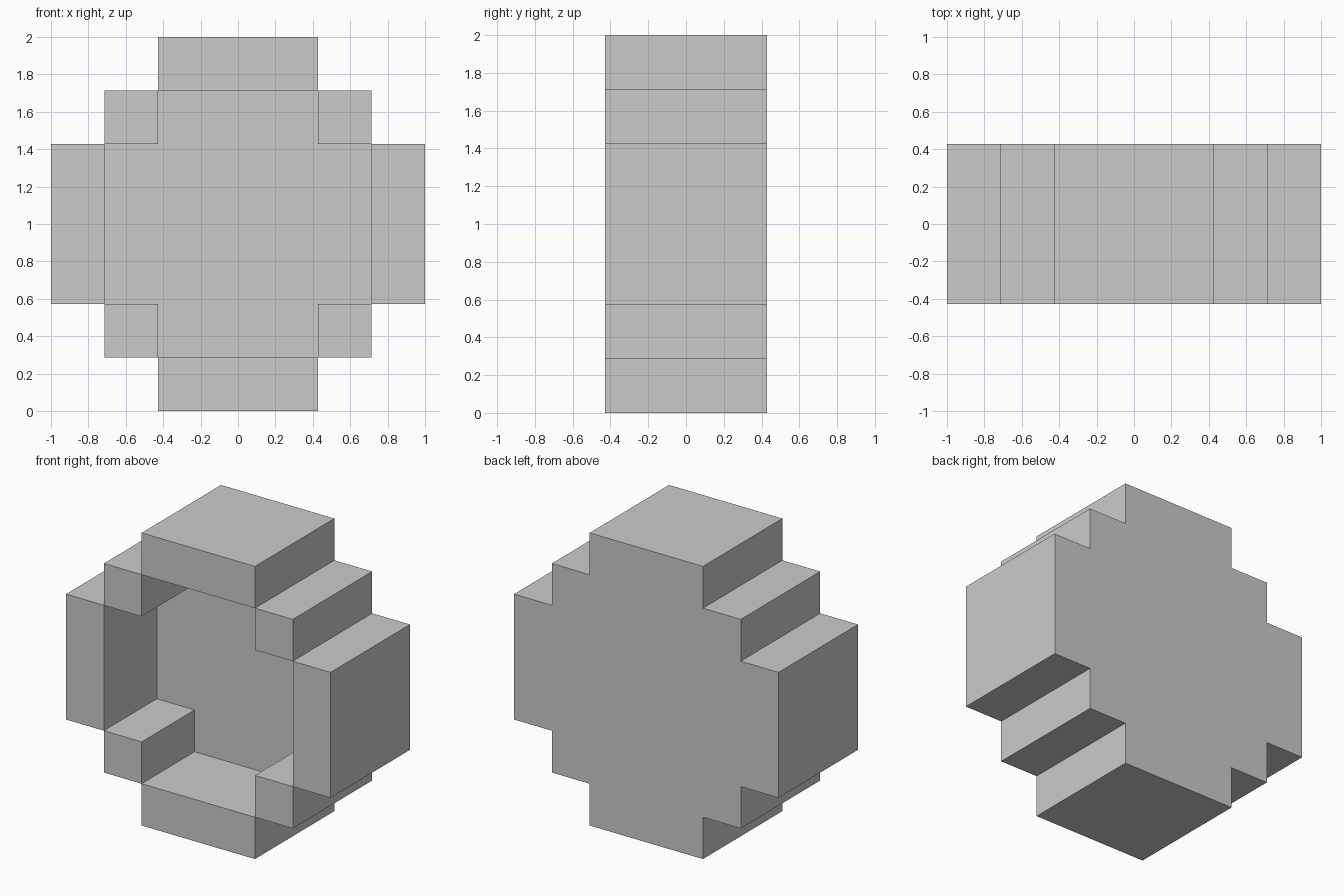
import bpy, bmesh

if "Cube" in bpy.data.objects:
    bpy.data.objects.remove(bpy.data.objects["Cube"])

U = 2 / 7                                   # one block unit
FRONT, FLOOR, BACK = -1.5, 0.5, 1.5         # depth levels in block units


def four_way(points):
    """Repeat a quadrant of (x, z) points by quarter turns, counter-clockwise."""
    out = []
    for _ in range(4):
        out += points
        points = [(-z, x) for x, z in points]
    return out


bm = bmesh.new()


def face(points):
    bm.faces.new([bm.verts.new((x * U, y * U, z * U + 1)) for x, y, z in points])


def flat(loop, y, flip=False):
    pts = [(x, y, z) for x, z in loop]
    face(pts[::-1] if flip else pts)


def walls(loop, y0, y1, flip=False):
    for (ax, az), (bx, bz) in zip(loop, loop[1:] + loop[:1]):
        pts = [(ax, y0, az), (ax, y1, az), (bx, y1, bz), (bx, y0, bz)]
        face(pts[::-1] if flip else pts)


outer = four_way([(3.5, 1.5), (2.5, 1.5), (2.5, 2.5), (1.5, 2.5), (1.5, 3.5)])
inner = four_way([(2.5, 1.5), (1.5, 1.5), (1.5, 2.5)])

# stepped outside and flat back
walls(outer, FRONT, BACK)
flat(outer, BACK, flip=True)

# open recess: inner walls and floor
walls(inner, FRONT, FLOOR, flip=True)
flat(inner, FLOOR)

# front rim: four long bars and four corner blocks
bars = four_way([(2.5, -1.5), (3.5, -1.5), (3.5, 1.5), (2.5, 1.5)])
corners = four_way([(1.5, 1.5), (2.5, 1.5), (2.5, 2.5), (1.5, 2.5)])
for rim in (bars, corners):
    for i in range(0, 16, 4):
        flat(rim[i:i + 4], FRONT)

bmesh.ops.remove_doubles(bm, verts=bm.verts, dist=0.0001)
mesh = bpy.data.meshes.new("stepped_block_bowl")
bm.to_mesh(mesh)
bm.free()
bpy.context.collection.objects.link(bpy.data.objects.new("stepped_block_bowl", mesh))
